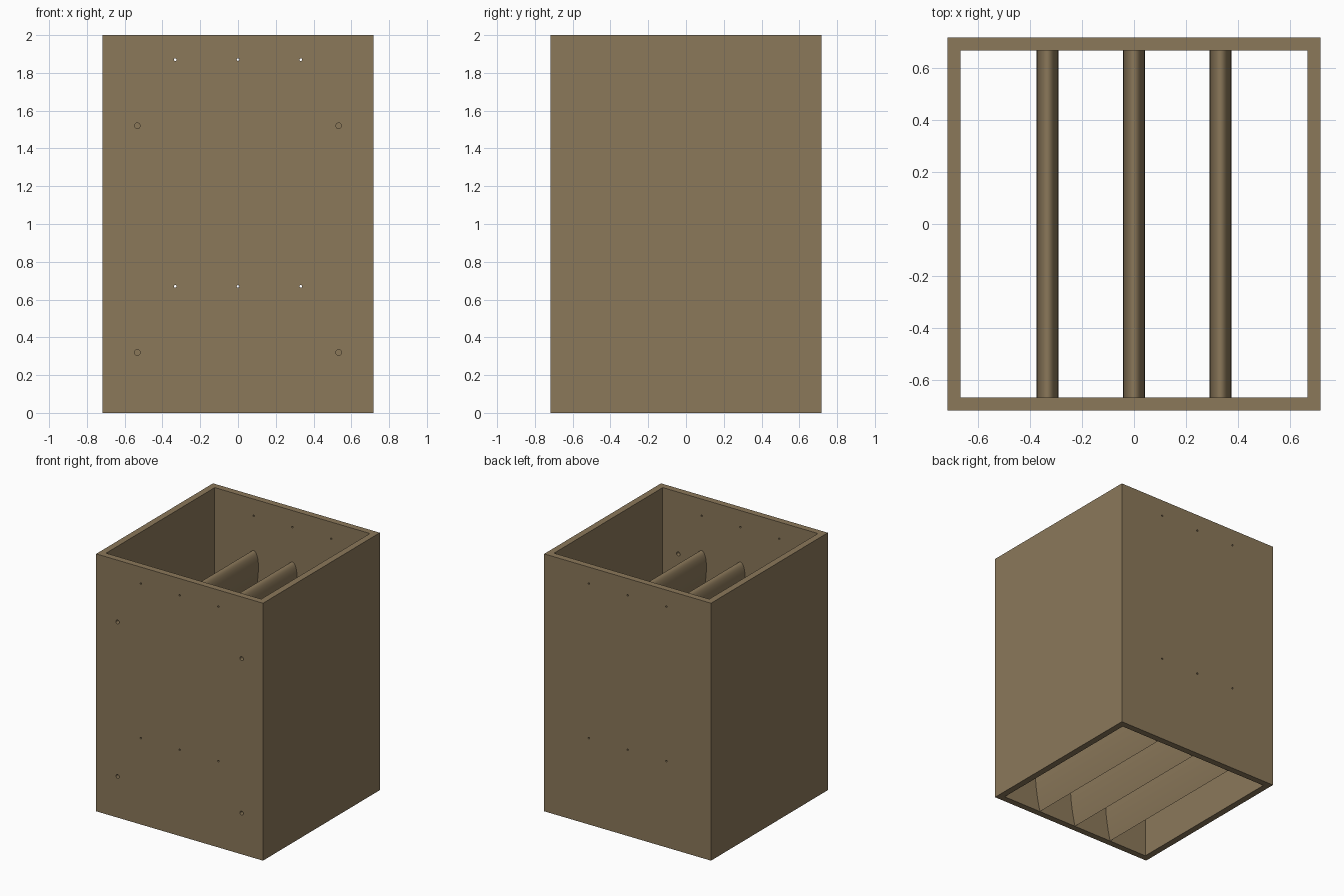
import bpy, bmesh, math
from mathutils import Matrix

if "Cube" in bpy.data.objects:
    bpy.data.objects.remove(bpy.data.objects["Cube"])

HALF, WALL, HEIGHT = 0.717, 0.05, 2.0
INNER = HALF - WALL
VANE_X = (-0.333, 0.0, 0.333)
PITCH = 1.2                      # vertical repeat of vanes and holes

wood = bpy.data.materials.new("warm brown")
wood.diffuse_color = (0.258, 0.188, 0.102, 1)
wood.use_nodes = True
wood.node_tree.nodes["Principled BSDF"].inputs["Base Color"].default_value = wood.diffuse_color


def finish(bm, name):
    bmesh.ops.recalc_face_normals(bm, faces=bm.faces)
    mesh = bpy.data.meshes.new(name)
    bm.to_mesh(mesh)
    bm.free()
    mesh.materials.append(wood)
    obj = bpy.data.objects.new(name, mesh)
    bpy.context.collection.objects.link(obj)
    return obj


def extrude_profile(points, start, end, name, to_world):
    """Extrude a closed 2D profile between two positions."""
    bm = bmesh.new()
    a = [bm.verts.new(to_world(u, v, start)) for u, v in points]
    b = [bm.verts.new(to_world(u, v, end)) for u, v in points]
    n = len(points)
    bm.faces.new(a)
    bm.faces.new(b[::-1])
    for i in range(n):
        j = (i + 1) % n
        bm.faces.new((a[i], b[i], b[j], a[j]))
    return finish(bm, name)


# square duct, open at the top and bottom
bm = bmesh.new()
rings = []
for half in (HALF, INNER):
    for z in (0, HEIGHT):
        rings.append([bm.verts.new((sx * half, sy * half, z))
                      for sx, sy in ((-1, -1), (1, -1), (1, 1), (-1, 1))])
out_low, out_top, in_low, in_top = rings
for r, s in ((out_low, out_top), (in_low, in_top), (out_low, in_low), (out_top, in_top)):
    for i in range(4):
        j = (i + 1) % 4
        bm.faces.new((r[i], r[j], s[j], s[i]))
duct = finish(bm, "duct_walls")

# drill helper: small holes through front and back, large ones through the front only
bm = bmesh.new()


def drill(x, z, radius, y0, y1, sides):
    place = Matrix.Translation((x, (y0 + y1) / 2, z)) @ Matrix.Rotation(math.pi / 2, 4, 'X')
    bmesh.ops.create_cone(bm, cap_ends=True, segments=sides, radius1=radius,
                          radius2=radius, depth=y1 - y0, matrix=place)


for level in (0, PITCH):
    for x in VANE_X:
        drill(x, 0.67 + level, 0.007, -0.8, 0.8, 16)
    for x in (-0.533, 0.533):
        drill(x, 0.32 + level, 0.015, -0.8, -0.6, 24)
cutter = finish(bm, "hole_cutter")
cutter.hide_render = True

cut = duct.modifiers.new("holes", 'BOOLEAN')
cut.operation = 'DIFFERENCE'
cut.solver = 'EXACT'
cut.object = cutter
bpy.context.view_layer.objects.active = duct
bpy.ops.object.modifier_apply(modifier=cut.name)
bpy.data.objects.remove(cutter)

# streamlined vane section: round nose at the top, sharp tail at the bottom
CHORD, THICK, STEPS = 0.4, 0.0833, 20


def half_width(t):
    return 5 * THICK * (0.2969 * math.sqrt(t) - 0.126 * t - 0.3516 * t ** 2
                        + 0.2843 * t ** 3 - 0.1036 * t ** 4)


stations = [(1 - math.cos(math.pi * i / STEPS)) / 2 for i in range(STEPS + 1)]
right = [(half_width(t), CHORD * (1 - t)) for t in stations[1:-1]]
section = [(0, CHORD)] + right + [(0, 0)] + [(-x, z) for x, z in reversed(right)]

# two tiers of three vanes spanning front to back
for tier, level in (("lower", 0), ("upper", PITCH)):
    for side, x in zip(("left", "middle", "right"), VANE_X):
        vane = extrude_profile(section, -INNER, INNER, f"{tier}_{side}_vane",
                               lambda u, v, y: (x + u, y, v + level))
        bpy.ops.object.select_all(action='DESELECT')
        vane.select_set(True)
        bpy.context.view_layer.objects.active = vane
        bpy.ops.object.shade_smooth_by_angle(angle=math.radians(40))
